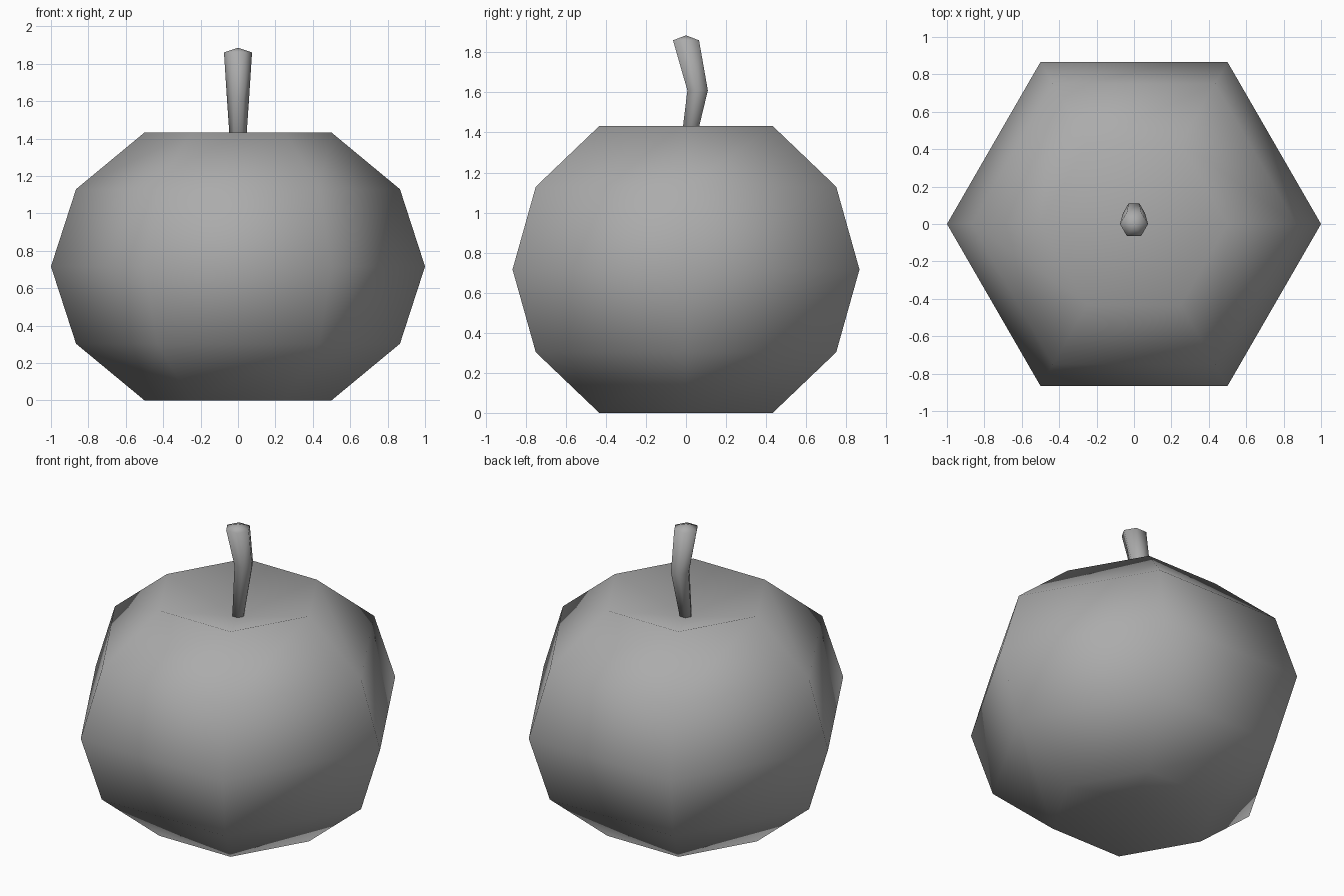
import bpy
import bmesh
from math import cos, sin, tau

SIDES = 6

cube = bpy.data.objects.get("Cube")
if cube:
    bpy.data.objects.remove(cube, do_unlink=True)

grey = bpy.data.materials.new("plain_grey")
grey.use_nodes = True
colour = (0.41, 0.41, 0.41, 1)
grey.diffuse_color = colour
grey.node_tree.nodes["Principled BSDF"].inputs["Base Color"].default_value = colour


def loft(name, bottom, rings, top):
    """Six-sided smooth form through (radius, y, z) rings, closed by two pole points."""
    bm = bmesh.new()
    loops = [[bm.verts.new((r * cos(tau * i / SIDES), y + r * sin(tau * i / SIDES), z))
              for i in range(SIDES)] for r, y, z in rings]
    low, high = bm.verts.new((0, *bottom)), bm.verts.new((0, *top))
    for i in range(SIDES):
        j = (i + 1) % SIDES
        bm.faces.new((low, loops[0][j], loops[0][i]))
        for a, b in zip(loops, loops[1:]):
            bm.faces.new((a[i], a[j], b[j], b[i]))
        bm.faces.new((loops[-1][i], loops[-1][j], high))
    for face in bm.faces:
        face.smooth = True
    mesh = bpy.data.meshes.new(name)
    bm.to_mesh(mesh)
    bm.free()
    mesh.materials.append(grey)
    obj = bpy.data.objects.new(name, mesh)
    bpy.context.collection.objects.link(obj)
    return obj


# Round fruit body, dented at both poles
loft("fruit_body", (0, 0.1),
     [(0.5, 0, 0), (0.866, 0, 0.303), (1, 0, 0.716), (0.866, 0, 1.129), (0.5, 0, 1.432)],
     (0, 1.295))

# Bent stem that widens towards its domed tip
loft("stem", (0, 1.285),
     [(0.037, 0, 1.29), (0.059, 0.058, 1.61), (0.075, 0, 1.86)],
     (0, 1.885))
